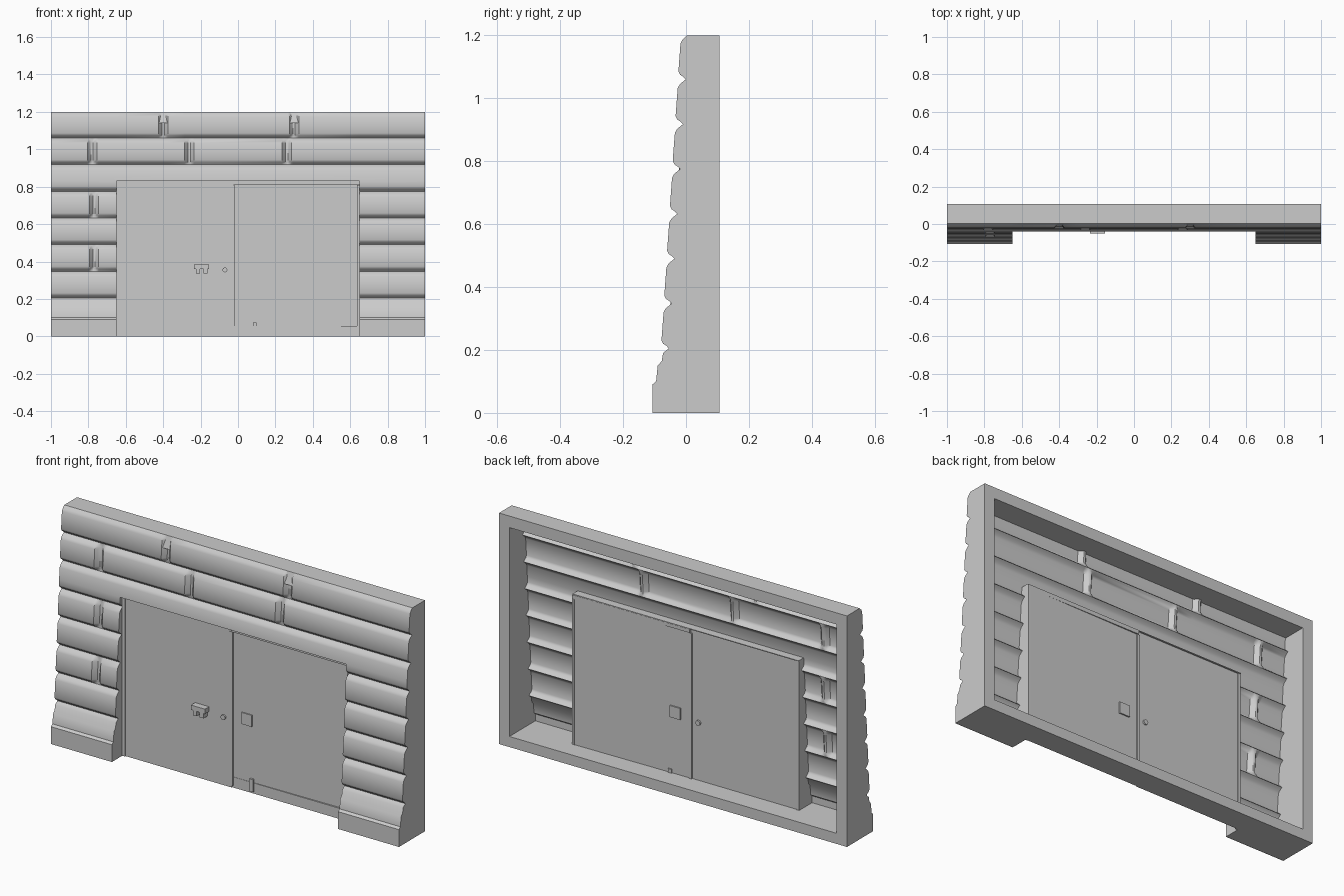
import bpy, bmesh, math
from mathutils import Matrix

if "Cube" in bpy.data.objects:
    bpy.data.objects.remove(bpy.data.objects["Cube"])

OPEN_X, OPEN_Z = 0.65, 0.83   # door opening


def lean(z):
    # outermost face of the leaning wall at height z
    return -0.0925 + 0.063 * z


def finish(bm, name, smooth=False, recalc=True):
    if recalc:
        bmesh.ops.recalc_face_normals(bm, faces=bm.faces)
    me = bpy.data.meshes.new(name)
    bm.to_mesh(me)
    bm.free()
    ob = bpy.data.objects.new(name, me)
    bpy.context.collection.objects.link(ob)
    if smooth:
        bpy.ops.object.select_all(action='DESELECT')
        ob.select_set(True)
        bpy.context.view_layer.objects.active = ob
        bpy.ops.object.shade_smooth_by_angle(angle=math.radians(42))
    return ob


def block(name, x0, x1, y0, y1, z0, z1, y0_top=None):
    # box whose front may lean from y0 at the bottom to y0_top at the top
    bm = bmesh.new()
    bmesh.ops.create_cube(bm, size=1)
    for v in bm.verts:
        top = v.co.z > 0
        front = y0_top if (top and y0_top is not None) else y0
        v.co = (x1 if v.co.x > 0 else x0, y1 if v.co.y > 0 else front, z1 if top else z0)
    return finish(bm, name)


# Stone courses: rows of (z, y, course number)
rows = [(0, -.107, 0), (.09, -.107, 0), (.10, -.095, 0), (.15, -.09, 0),
        (.165, -.077, 0), (.19, -.073, 0)]
for k in range(7):
    zk = 0.205 + k * 0.1425
    for dz, dy in ((0, .025), (.008, .017), (.015, .006), (.026, 0), (.115, .001), (.127, .007), (.137, .018)):
        if zk + dz < 1.195:
            rows.append((zk + dz, lean(zk + dz) + dy, k + 1))
    if k == 4:
        rows.append((OPEN_Z, lean(OPEN_Z), k + 1))
rows.append((1.2, .003, 7))
rows.sort()

# Upright joints in each course
joints = {7: (-.40, .30), 6: (-.78, -.26, .26), 4: (-.77,), 2: (-.77,)}
xs = {-1, 1, -OPEN_X, OPEN_X}
for js in joints.values():
    for j in js:
        xs.update(round(j + d, 3) for d in (-.025, -.006, .006, .025))
xs = sorted(xs)


def relief(x, z, y, course):
    gap = min((abs(x - j) for j in joints.get(course, ())), default=1)
    cut = max(0, min(1, (.025 - gap) / .019))
    return max(y, min(y + .022 * cut, lean(z) + .025)) if cut else y


# Thin stone facing, open behind
bm = bmesh.new()
grid = [[bm.verts.new((x, relief(x, *r), r[0])) for x in xs] for r in rows]
for i in range(len(rows) - 1):
    for j in range(len(xs) - 1):
        in_door = abs(xs[j] + xs[j + 1]) / 2 < OPEN_X and rows[i + 1][0] <= OPEN_Z + 1e-4
        if not in_door:
            bm.faces.new((grid[i][j], grid[i][j + 1], grid[i + 1][j + 1], grid[i + 1][j]))
bmesh.ops.delete(bm, geom=[v for v in bm.verts if not v.link_faces], context='VERTS')
finish(bm, "stone_wall", True, recalc=False)


def wall_strip(name, path, z_max, flip):
    # sweeps a plan path up the wall; y of None follows the stone profile
    bm = bmesh.new()
    lines = [[bm.verts.new((x, r[1] if y is None else y, r[0])) for x, y in path]
             for r in rows if r[0] <= z_max + 1e-4]
    for a, b in zip(lines, lines[1:]):
        for i in range(len(path) - 1):
            q = (a[i], a[i + 1], b[i + 1], b[i])
            bm.faces.new(q[::-1] if flip else q)
    finish(bm, name, recalc=False)


# Deep border around the hollow back, and the door jambs
for s, side in ((-1, "left"), (1, "right")):
    wall_strip("border_" + side, [(s, None), (s, .107), (s * .94, .107), (s * .94, None)], 1.2, s < 0)
    wall_strip("jamb_" + side, [(s * OPEN_X, None), (s * OPEN_X, 0)], OPEN_Z, s > 0)
    a, b = sorted((s * OPEN_X, s))
    block("plinth_floor_" + side, a, b, -.106, -.012, 0, .055)
block("border_top", -1, 1, -.017, .107, 1.14, 1.2, .003)
block("border_bottom", -1, 1, -.012, .107, 0, .055)
block("lintel", -OPEN_X, OPEN_X, -.038, .004, OPEN_Z, OPEN_Z + .004)

# Doors: the left one is flat, the right one sits slightly ajar inward
block("left_door", -OPEN_X, -.025, -.016, -.004, 0, OPEN_Z)
right = block("right_door", 0, .675, -.005, .004, 0, OPEN_Z)
right.matrix_world = Matrix.Translation((-.025, -.006, 0)) @ Matrix.Rotation(math.radians(.7), 4, 'Z')
block("door_seam", -.035, -.018, -.02, .003, .01, .81)
block("right_door_lip", -.025, OPEN_X, -.022, .005, .812, OPEN_Z)
block("left_edge_strip", -.65, -.635, -.022, 0, 0, OPEN_Z)
block("right_edge_strip", .637, .65, -.014, .008, 0, .81)

# Handle, lock and small plates
block("handle_bar", -.235, -.155, -.05, -.015, .36, .385)
for x in (-.225, -.185):
    block("handle_foot", x, x + .022, -.05, -.015, .335, .362)
bm = bmesh.new()
bmesh.ops.create_cone(bm, cap_ends=True, segments=16, radius1=.013, radius2=.013, depth=.03,
                      matrix=Matrix.Translation((-.07, -.01, .355)) @ Matrix.Rotation(math.pi / 2, 4, 'X'))
finish(bm, "lock", True)
block("latch_plate", .03, .09, -.016, .006, .345, .405)
block("floor_bolt", .08, .10, -.02, .006, .01, .075)
